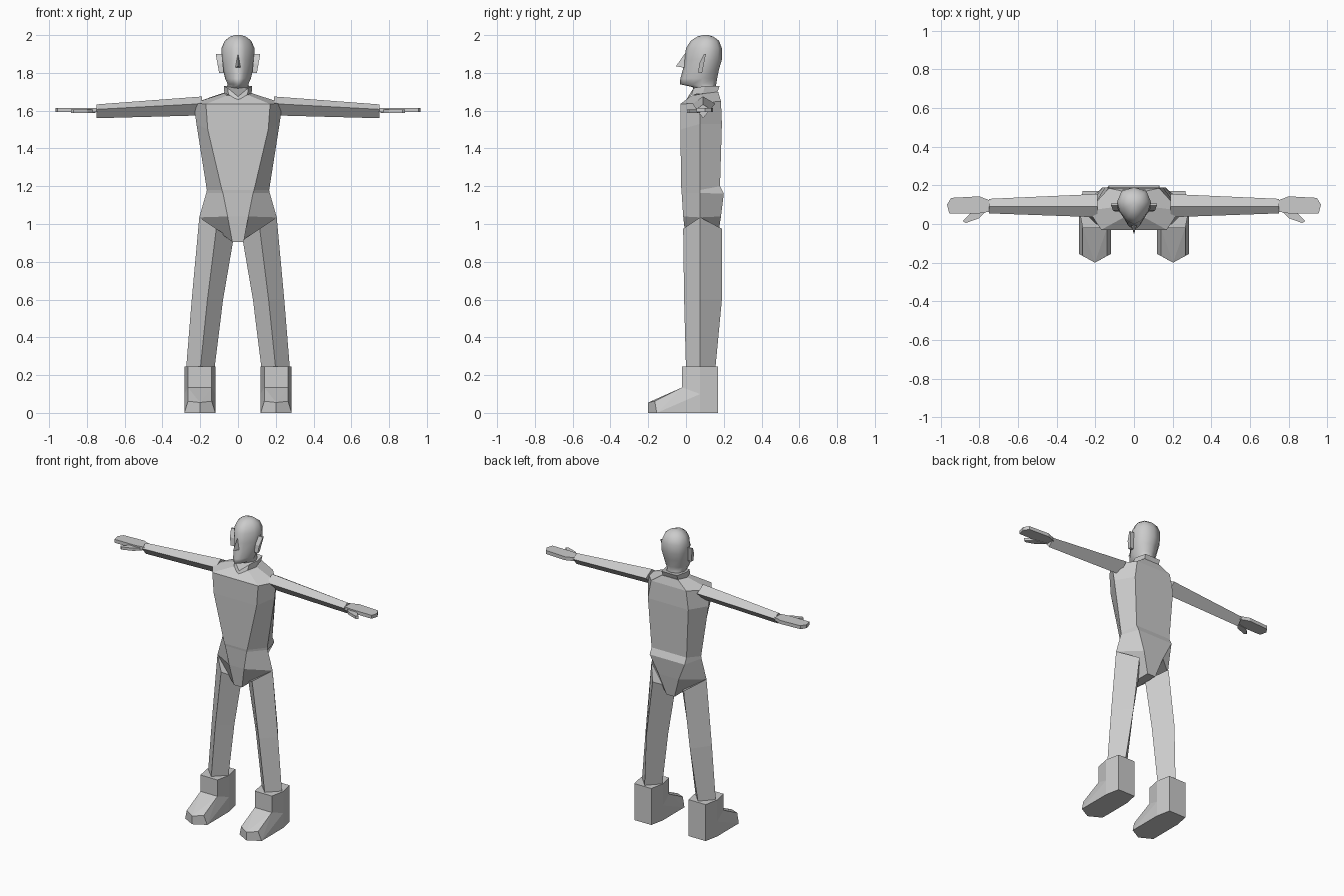
import bpy, bmesh

cube = bpy.data.objects.get("Cube")
if cube:
    bpy.data.objects.remove(cube, do_unlink=True)

grey = bpy.data.materials.new("plain grey")
grey.use_nodes = True
grey.diffuse_color = (0.6, 0.6, 0.6, 1)
grey.node_tree.nodes["Principled BSDF"].inputs["Base Color"].default_value = (0.6, 0.6, 0.6, 1)


def finish(name, bm, mirror=False):
    bmesh.ops.recalc_face_normals(bm, faces=bm.faces)
    mesh = bpy.data.meshes.new(name)
    bm.to_mesh(mesh)
    bm.free()
    mesh.materials.append(grey)
    ob = bpy.data.objects.new(name, mesh)
    bpy.context.collection.objects.link(ob)
    if mirror:
        ob.modifiers.new("other side", "MIRROR")
    return ob


def loft(name, rings, mirror=False):
    """Skin a list of equal-length point rings and cap both ends."""
    bm = bmesh.new()
    rows = [[bm.verts.new(p) for p in ring] for ring in rings]
    n = len(rows[0])
    for a, b in zip(rows, rows[1:]):
        for i in range(n):
            j = (i + 1) % n
            bm.faces.new((a[i], a[j], b[j], b[i]))
    bm.faces.new(rows[0])
    bm.faces.new(rows[-1])
    return finish(name, bm, mirror)


def hull(name, points, mirror=False):
    bm = bmesh.new()
    verts = [bm.verts.new(p) for p in points]
    bmesh.ops.convex_hull(bm, input=verts)
    bmesh.ops.dissolve_limit(bm, angle_limit=0.02, verts=bm.verts, edges=bm.edges)
    return finish(name, bm, mirror)


def both(half):
    """Close a half outline across x = 0."""
    return half + [(-x, y, z) for x, y, z in reversed(half) if x > 0]


# Torso: front corner, side ridge and back corner at each level
torso = [
    [(.06, .03, 1.68), (.08, .09, 1.69), (.06, .17, 1.70)],
    [(.17, -.03, 1.635), (.235, .07, 1.64), (.13, .185, 1.65)],
    [(.16, -.03, 1.50), (.22, .075, 1.53), (.15, .19, 1.53)],
    [(.085, -.025, 1.18), (.165, .075, 1.18), (.13, .18, 1.20)],
    [(.08, -.023, 1.165), (.168, .075, 1.165), (.13, .2, 1.16)],
    [(.055, -.015, 1.04), (.205, .075, 1.035), (.075, .185, 1.04)],
    [(.03, 0, .905), (.03, .075, .905), (.03, .165, .905)],
]
loft("torso", [both(r) for r in torso])


# Legs: diamond section
def leg_ring(cx, w, yf, yb, z, lift=0):
    return [(cx, yf, z), (cx + w, .075, z + lift), (cx, yb, z), (cx - w, .075, z - lift)]


loft("legs", [leg_ring(.115, .09, -.015, .19, .975, .06),
              leg_ring(.162, .083, -.01, .19, .6),
              leg_ring(.2, .075, 0, .155, .23)], True)

# Boots: six-sided shaft and a pointed toe
FOOT = .202


def shaft_ring(z):
    half = [(.063, -.02), (.082, .075), (.063, .17)]
    return [(FOOT + x, y, z) for x, y in half] + [(FOOT - x, y, z) for x, y in reversed(half)]


loft("boot_shafts", [shaft_ring(z) for z in (0, .245)], True)
toe = [(FOOT, -.2, 0), (FOOT, -.2, .055)]
for s in (-1, 1):
    toe += [(FOOT + s * x, y, z) for x, y, z in
            [(.063, -.02, .135), (.082, .075, 0), (.082, -.155, 0), (.063, -.165, .062), (.082, .075, .1)]]
hull("boot_toes", toe, True)

# Arms: tapering diamond section
loft("arms", [[(x, .09, zt), (x, yf, zm), (x, .09, zb), (x, yb, zm)] for x, zt, zm, zb, yf, yb in
              [(.19, 1.675, 1.637, 1.575, .035, .155), (.75, 1.633, 1.607, 1.56, .055, .13)]], True)

# Hands: flat mitten with a thumb
palm = [(.74, .065), (.8, .055), (.955, .055), (.967, .1), (.945, .135), (.8, .143), (.74, .12)]
loft("palms", [[(x, y, z) for x, y in palm] for z in (1.592, 1.615)], True)
thumb = [(.755, .075), (.8, .03), (.87, .005), (.885, .015), (.84, .06)]
loft("thumbs", [[(x, y, z) for x, y in thumb] for z in (1.588, 1.606)], True)

# Head: level, half width, front and back
levels = [(1.67, .058, .05, .15), (1.725, .06, .035, .16), (1.74, .055, -.033, .16),
          (1.77, .068, -.03, .165), (1.82, .08, -.016, .175), (1.87, .088, -.01, .19),
          (1.93, .088, 0, .19), (1.97, .07, .025, .175), (1.992, .042, .06, .145), (2.0, .015, .09, .12)]
section = [(0, 0), (.42, .1), (.85, .36), (1, .6), (.72, .9), (0, 1)]
head = loft("head", [both([(w * u, f + (b - f) * v, z) for u, v in section])
                     for z, w, f, b in levels])
for p in head.data.polygons:
    p.use_smooth = True

# Nose and ears
hull("nose", [(-.018, .005, 1.825), (.018, .005, 1.825), (0, -.053, 1.835),
              (0, -.045, 1.845), (0, -.008, 1.9), (0, .01, 1.9)])
ear = [(.095, 1.9), (.105, 1.9), (.085, 1.8), (.065, 1.8), (.07, 1.85)]
loft("ears", [[(x + (z - 1.8) * k, y, z) for y, z in ear] for x, k in ((.075, .1), (.1, .18))], True)

# Collar: open band dipping at the throat
collar = [[(0, .0, 1.655), (.05, .03, 1.685), (.072, .09, 1.69), (.055, .165, 1.695)],
          [(0, .012, 1.675), (.055, .04, 1.72), (.075, .1, 1.73), (.058, .178, 1.73)]]
loft("collar", [both(r) for r in collar])
